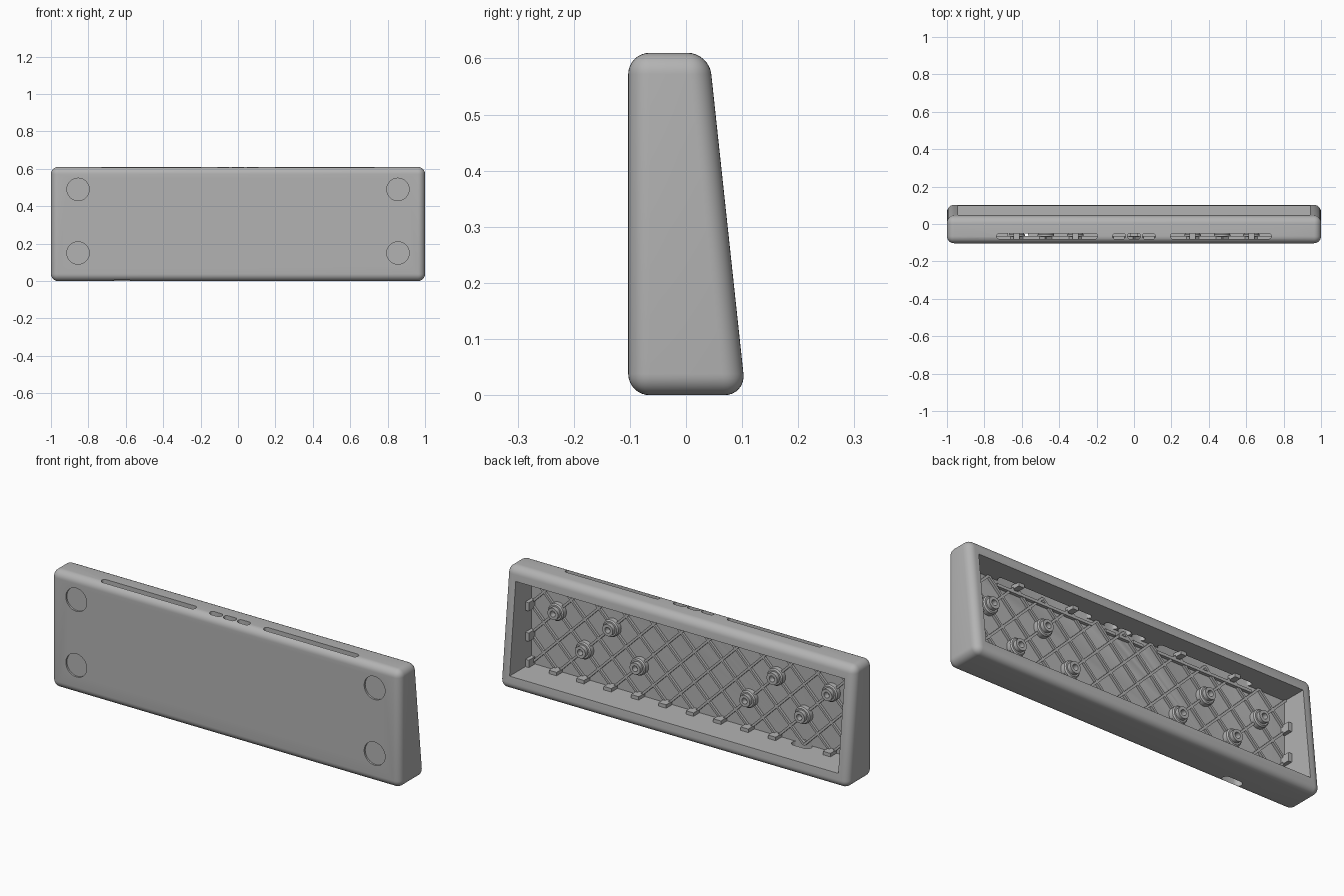
import bpy, bmesh, math
from mathutils import Matrix, Vector

cube = bpy.data.objects.get("Cube")
if cube:
    bpy.data.objects.remove(cube, do_unlink=True)

P = 0.157                 # key pitch that spaces everything inside
MID = 0.305               # middle height
Z0, Z1 = MID - 1.5 * P, MID + 1.5 * P
X1 = 6 * P
FLOOR = -0.08             # inner face of the front plate

grey = bpy.data.materials.new("case grey")
grey.use_nodes = True
colour = (0.45, 0.45, 0.45, 1)
grey.diffuse_color = colour
grey.node_tree.nodes["Principled BSDF"].inputs["Base Color"].default_value = colour


def finish(name, bm):
    bmesh.ops.recalc_face_normals(bm, faces=bm.faces)
    mesh = bpy.data.meshes.new(name)
    bm.to_mesh(mesh)
    bm.free()
    mesh.materials.append(grey)
    ob = bpy.data.objects.new(name, mesh)
    bpy.context.collection.objects.link(ob)
    return ob


def smooth(ob):
    bpy.ops.object.select_all(action='DESELECT')
    ob.select_set(True)
    bpy.context.view_layer.objects.active = ob
    bpy.ops.object.shade_smooth_by_angle(angle=math.radians(30))


def add_box(bm, lo, hi, turn=0):
    lo, hi = Vector(lo), Vector(hi)
    size = hi - lo
    mat = (Matrix.Translation((lo + hi) / 2) @ Matrix.Rotation(turn, 4, 'Y')
           @ Matrix.Diagonal((*size, 1)))
    return bmesh.ops.create_cube(bm, size=1, matrix=mat)["verts"]


def add_rod(bm, x, z, y0, y1, r):
    mat = Matrix.Translation((x, (y0 + y1) / 2, z)) @ Matrix.Rotation(math.pi / 2, 4, 'X')
    bmesh.ops.create_cone(bm, cap_ends=True, segments=32, radius1=r, radius2=r,
                          depth=abs(y1 - y0), matrix=mat)


def add_slot(bm, x, y, length, width, z0, z1):
    """Upright prism with round ends."""
    r, half, pts = width / 2, length / 2 - width / 2, []
    for side in (1, -1):
        for i in range(9):
            a = math.pi * (i / 8 - 0.5)
            pts.append((x + side * (half + r * math.cos(a)), y + side * r * math.sin(a)))
    face = bm.faces.new([bm.verts.new((px, py, z0)) for px, py in pts])
    new = bmesh.ops.extrude_face_region(bm, geom=[face])["geom"]
    bmesh.ops.translate(bm, vec=(0, 0, z1 - z0),
                        verts=[v for v in new if isinstance(v, bmesh.types.BMVert)])


def cut(ob, bm):
    cutter = finish("cutter", bm)
    cutter.hide_render = True
    mod = ob.modifiers.new("cut", 'BOOLEAN')
    mod.operation, mod.solver, mod.object = 'DIFFERENCE', 'EXACT', cutter
    bpy.context.view_layer.objects.active = ob
    bpy.ops.object.modifier_apply(modifier=mod.name)
    bpy.data.objects.remove(cutter, do_unlink=True)


# Case: rounded wedge, thicker at the bottom
bm = bmesh.new()
profile = [(-0.103, 0), (0.1065, 0), (0.041, 0.61), (-0.103, 0.61)]
face = bm.faces.new([bm.verts.new((-1, y, z)) for y, z in profile])
new = bmesh.ops.extrude_face_region(bm, geom=[face])["geom"]
bmesh.ops.translate(bm, vec=(2, 0, 0), verts=[v for v in new if isinstance(v, bmesh.types.BMVert)])
bmesh.ops.bevel(bm, geom=bm.edges[:], offset=0.038, segments=8, profile=0.5, affect='EDGES')
case = finish("case", bm)

# Open cavity at the back
bm = bmesh.new()
add_box(bm, (-X1, FLOOR, Z0), (X1, 0.3, Z1))
cut(case, bm)

# Slots and buttons holes in the top wall, port hole in the bottom wall
bm = bmesh.new()
for side in (1, -1):
    add_slot(bm, side * 0.465, -0.065, 0.54, 0.03, Z1 - 0.03, 0.7)
for x in (-0.08, 0, 0.08):
    add_slot(bm, x, -0.065, 0.07, 0.03, Z1 - 0.03, 0.7)
add_slot(bm, -4 * P + 0.008, -0.062, 0.11, 0.048, -0.1, Z0 + 0.02)
cut(case, bm)

# Shallow round foot recesses in the front
bm = bmesh.new()
for x in (-0.855, 0.855):
    for z in (0.15, 0.49):
        add_rod(bm, x, z, -0.2, -0.094, 0.06)
cut(case, bm)
smooth(case)

# Diagonal stiffening ribs on the inner face
bm = bmesh.new()
for k in range(-8, 6):
    t0, t1 = max(0, -6 - k), min(3, 6 - k)
    for side in (1, -1):
        x = side * (k + (t0 + t1) / 2) * P
        z = Z0 + (t0 + t1) / 2 * P
        half = (t1 - t0) * P * math.sqrt(0.5)
        add_box(bm, (x - half, FLOOR - 0.005, z - 0.006),
                (x + half, FLOOR + 0.013, z + 0.006), -side * math.pi / 4)
finish("ribs", bm)

# Screw posts: wide foot, narrow neck, blind hole
posts = bmesh.new()
holes = bmesh.new()
for side in (1, -1):
    for col, z in ((5, MID + P / 2), (3, MID + P / 2), (4, MID - P / 2), (2, MID - P / 2)):
        outline = [(0.044, FLOOR - 0.005), (0.044, -0.056), (0.038, -0.05), (0.03, -0.05),
                   (0.03, -0.03), (0.015, -0.03), (0.015, -0.06), (0, -0.06)]
        line = [posts.verts.new((side * col * P + r, y, z)) for r, y in outline]
        edges = [posts.edges.new(pair) for pair in zip(line, line[1:])]
        bmesh.ops.spin(posts, geom=line + edges, cent=(side * col * P, 0, z), axis=(0, 1, 0),
                       angle=2 * math.pi, steps=32)
holes.free()
bmesh.ops.remove_doubles(posts, verts=posts.verts, dist=0.0001)
smooth(finish("screw_posts", posts))

# Support blocks along the cavity walls
bm = bmesh.new()
for k in range(-5, 6):
    if k != -4:
        add_box(bm, (k * P - 0.022, FLOOR - 0.005, Z0 - 0.005), (k * P + 0.022, -0.03, Z0 + 0.018))
for k in (-4, -2, 2, 4):
    add_box(bm, (k * P - 0.016, FLOOR - 0.005, Z1 - 0.018), (k * P + 0.016, -0.03, Z1 + 0.005))
for side in (1, -1):
    for z in (Z0 + 0.016, MID - P / 2, MID + P / 2):
        a, b = sorted((side * (X1 - 0.02), side * (X1 + 0.005)))
        add_box(bm, (a, FLOOR - 0.005, z - 0.022), (b, -0.03, z + 0.022))
finish("support_blocks", bm)

# Rails under the top slots and button holes
bm = bmesh.new()
for side in (1, -1):
    add_box(bm, (side * 0.465 - 0.275, FLOOR - 0.005, Z1 - 0.04),
            (side * 0.465 + 0.275, FLOOR + 0.016, Z1 - 0.025))
for x in (-0.08, 0, 0.08):
    add_box(bm, (x - 0.03, FLOOR - 0.005, Z1 - 0.04), (x + 0.03, FLOOR + 0.016, Z1 - 0.025))
finish("slot_rails", bm)
